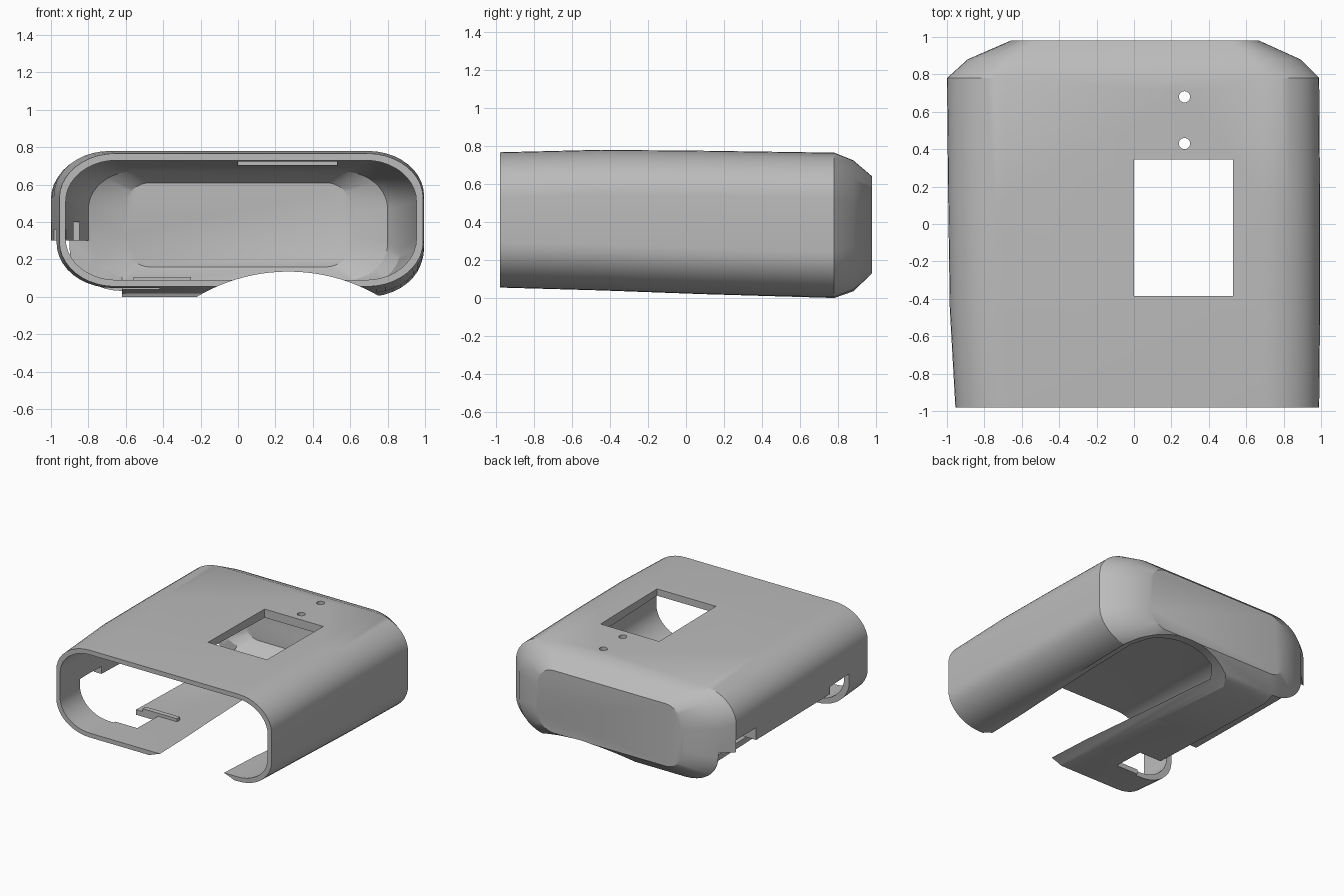
import bpy, bmesh, math

cube = bpy.data.objects.get("Cube")
if cube:
    bpy.data.objects.remove(cube, do_unlink=True)

grey = bpy.data.materials.new("matte grey")
grey.use_nodes = True
grey.diffuse_color = (0.5, 0.5, 0.5, 1)
grey.node_tree.nodes["Principled BSDF"].inputs["Base Color"].default_value = (0.5, 0.5, 0.5, 1)


def make(name, bm):
    bmesh.ops.recalc_face_normals(bm, faces=bm.faces)
    mesh = bpy.data.meshes.new(name)
    bm.to_mesh(mesh)
    bm.free()
    mesh.materials.append(grey)
    obj = bpy.data.objects.new(name, mesh)
    bpy.context.collection.objects.link(obj)
    return obj


def ring(bm, y, x0, x1, z0, z1, rx, rz, steps=10):
    """Rounded rectangle in the xz plane."""
    verts = []
    corners = ((x1 - rx, z1 - rz), (x0 + rx, z1 - rz), (x0 + rx, z0 + rz), (x1 - rx, z0 + rz))
    for q, (cx, cz) in enumerate(corners):
        for i in range(steps + 1):
            a = math.pi / 2 * (q + i / steps)
            verts.append(bm.verts.new((cx + rx * math.cos(a), y, cz + rz * math.sin(a))))
    return verts


def loft(name, sections):
    bm = bmesh.new()
    rings = [ring(bm, *s) for s in sections]
    n = len(rings[0])
    for a, b in zip(rings, rings[1:]):
        for i in range(n):
            j = (i + 1) % n
            bm.faces.new((a[i], a[j], b[j], b[i]))
    bm.faces.new(rings[0])
    bm.faces.new(rings[-1])
    return make(name, bm)


def box(name, x0, x1, y0, y1, z0, z1):
    bm = bmesh.new()
    bmesh.ops.create_cube(bm, size=1)
    for v in bm.verts:
        v.co = ((x0 + x1) / 2 + v.co.x * (x1 - x0),
                (y0 + y1) / 2 + v.co.y * (y1 - y0),
                (z0 + z1) / 2 + v.co.z * (z1 - z0))
    return make(name, bm)


def cylinder(name, radius, depth, centre, along_y=False, sides=32):
    bm = bmesh.new()
    bmesh.ops.create_cone(bm, cap_ends=True, segments=sides, radius1=radius, radius2=radius, depth=depth)
    for v in bm.verts:
        x, y, z = v.co
        if along_y:
            y, z = -z, y
        v.co = (centre[0] + x, centre[1] + y, centre[2] + z)
    return make(name, bm)


# Outer body: nearly straight sleeve with a tapered, closed back
shell = loft("shell", [
    (-0.98, -0.955, 0.99, 0.055, 0.767, 0.30, 0.24),
    (-0.45, -0.985, 0.995, 0.04, 0.780, 0.30, 0.24),
    (0.10, -0.993, 0.995, 0.02, 0.775, 0.30, 0.24),
    (0.78, -1.0, 0.99, 0.0, 0.765, 0.30, 0.24),
    (0.88, -0.89, 0.89, 0.035, 0.725, 0.28, 0.23),
    (0.98, -0.66, 0.67, 0.13, 0.64, 0.16, 0.18),
])

# Hollow inside, open at the front
hollow = loft("hollow", [
    (-1.10, -0.92, 0.955, 0.092, 0.73, 0.27, 0.22),
    (-0.60, -0.925, 0.95, 0.085, 0.73, 0.27, 0.22),
    (0.74, -0.87, 0.87, 0.05, 0.69, 0.25, 0.21),
    (0.86, -0.80, 0.80, 0.085, 0.67, 0.24, 0.20),
    (0.94, -0.62, 0.62, 0.16, 0.61, 0.15, 0.17),
])

# Underside arch, window, pin holes and lower right side openings
cutters = [
    hollow,
    cylinder("underside_arch", 0.96, 2.4, (0.27, 0, -0.825), True, 128),
    box("window", 0.0, 0.53, -0.385, 0.345, 0.5, 1),
    cylinder("rear_pin_hole", 0.03, 0.6, (0.27, 0.68, 0.8)),
    cylinder("front_pin_hole", 0.03, 0.6, (0.27, 0.43, 0.8)),
    box("side_opening", -1.2, -0.62, -0.72, 0.87, -0.2, 0.30),
    box("side_rear_notch", -1.2, -0.80, 0.52, 0.78, -0.2, 0.40),
    box("side_front_notch", -1.2, -0.80, -0.72, -0.45, -0.2, 0.36),
    box("floor_opening", -1.2, -0.42, -0.70, -0.43, -0.2, 0.25),
]
for cutter in cutters:
    cutter.hide_render = True
    mod = shell.modifiers.new(cutter.name, "BOOLEAN")
    mod.object = cutter
    mod.operation = "DIFFERENCE"
    mod.solver = "EXACT"

# Bake the cuts and drop the cutters
graph = bpy.context.evaluated_depsgraph_get()
baked = bpy.data.meshes.new_from_object(shell.evaluated_get(graph))
shell.modifiers.clear()
shell.data = baked
baked.materials.clear()
baked.materials.append(grey)
for poly in baked.polygons:
    poly.material_index = 0
for cutter in cutters:
    bpy.data.objects.remove(cutter, do_unlink=True)

# Low rib on the floor strip
box("floor_rib", -0.56, -0.25, -0.43, -0.39, 0.045, 0.105)

bpy.ops.object.select_all(action="DESELECT")
shell.select_set(True)
bpy.context.view_layer.objects.active = shell
bpy.ops.object.shade_smooth_by_angle(angle=math.radians(28))
